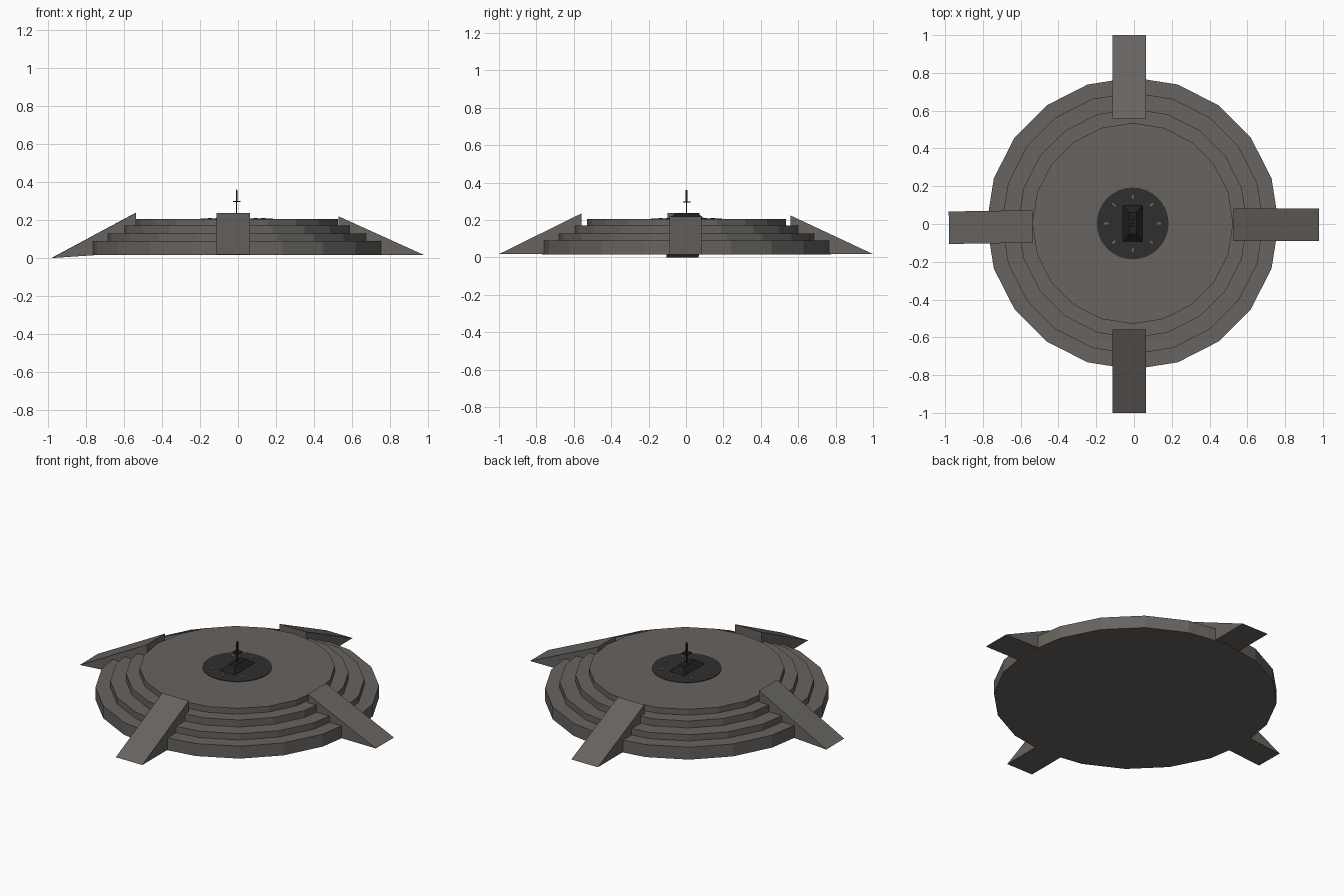
import bpy, bmesh, math
from mathutils import Matrix, Vector

if "Cube" in bpy.data.objects:
    bpy.data.objects.remove(bpy.data.objects["Cube"])


def material(name, rgb):
    m = bpy.data.materials.new(name)
    m.diffuse_color = (*rgb, 1)
    m.use_nodes = True
    m.node_tree.nodes["Principled BSDF"].inputs["Base Color"].default_value = m.diffuse_color
    return m


stone = material("grey_stone", (0.135, 0.125, 0.115))
dark = material("dark_slate", (0.028, 0.028, 0.029))
black = material("black_metal", (0.014, 0.014, 0.015))
pale = material("pale_marks", (0.15, 0.15, 0.15))

CX, CY = -0.007, 0.003


def finish(name, bm, mat):
    bmesh.ops.recalc_face_normals(bm, faces=bm.faces)
    me = bpy.data.meshes.new(name)
    bm.to_mesh(me)
    bm.free()
    me.materials.append(mat)
    ob = bpy.data.objects.new(name, me)
    bpy.context.collection.objects.link(ob)
    return ob


def disc(name, r, z0, z1, sides, mat):
    bm = bmesh.new()
    bmesh.ops.create_cone(bm, cap_ends=True, segments=sides, radius1=r, radius2=r,
                          depth=z1 - z0, matrix=Matrix.Translation((CX, CY, (z0 + z1) / 2)))
    return finish(name, bm, mat)


def frustum(name, bottom, top, z0, z1, mat):
    """Four-sided block tapering from half-size bottom to half-size top."""
    bm = bmesh.new()
    bmesh.ops.create_cube(bm, size=2)
    for v in bm.verts:
        hx, hy = top if v.co.z > 0 else bottom
        v.co = Vector((CX + v.co.x * hx, CY + v.co.y * hy, z1 if v.co.z > 0 else z0))
    return finish(name, bm, mat)


def ramp(name, angle, profile, side, half):
    """Wedge with a (radius, z) profile, pointing outward at the given angle."""
    bm = bmesh.new()
    verts = [bm.verts.new((r, side + s * half, z)) for s in (-1, 1) for r, z in profile]
    n = len(profile)
    bm.faces.new(verts[:n])
    bm.faces.new(verts[n:])
    for i in range(n):
        j = (i + 1) % n
        bm.faces.new((verts[i], verts[j], verts[n + j], verts[n + i]))
    bm.transform(Matrix.Rotation(math.radians(angle), 4, 'Z'))
    return finish(name, bm, stone)


# Stepped round platform
for i, (r, z0, z1) in enumerate([(0.773, 0.015, 0.09), (0.693, 0.09, 0.128),
                                 (0.607, 0.128, 0.17), (0.532, 0.17, 0.205)]):
    disc(f"platform_step_{i + 1}", r, z0, z1, 20, stone)

# Four sloping buttresses
ramp("right_buttress", 0, [(0.98, 0.015), (0.527, 0.22), (0.527, 0.017)], -0.003, 0.086)
ramp("left_buttress", 180.8, [(0.98, 0.0), (0.537, 0.238), (0.537, 0.03)], 0.006, 0.086)
ramp("back_buttress", 90, [(1.0, 0.018), (0.558, 0.225), (0.558, 0.018)], 0.025, 0.088)
ramp("front_buttress", 270, [(1.0, 0.018), (0.558, 0.236), (0.558, 0.018)], -0.025, 0.088)

# Dark dial with small plain markers
disc("dial", 0.19, 0.2, 0.208, 32, dark)
bm = bmesh.new()
for i in range(8):
    a = i * math.tau / 8
    m = (Matrix.Translation((CX, CY, 0.2095)) @ Matrix.Rotation(a, 4, 'Z')
         @ Matrix.Translation((0.14, 0, 0)) @ Matrix.Diagonal((0.022, 0.009, 0.003, 1)))
    bmesh.ops.create_cube(bm, size=1, matrix=m)
finish("dial_markers", bm, pale)

# Central pedestal and spike
frustum("pedestal", (0.054, 0.098), (0.02, 0.058), 0.205, 0.238, black)
frustum("spike_lower", (0.003, 0.003), (0.003, 0.003), 0.235, 0.295, black)
frustum("spike_guard", (0.02, 0.02), (0.02, 0.02), 0.294, 0.299, black)
frustum("spike_upper", (0.004, 0.006), (0.003, 0.005), 0.295, 0.36, black)
